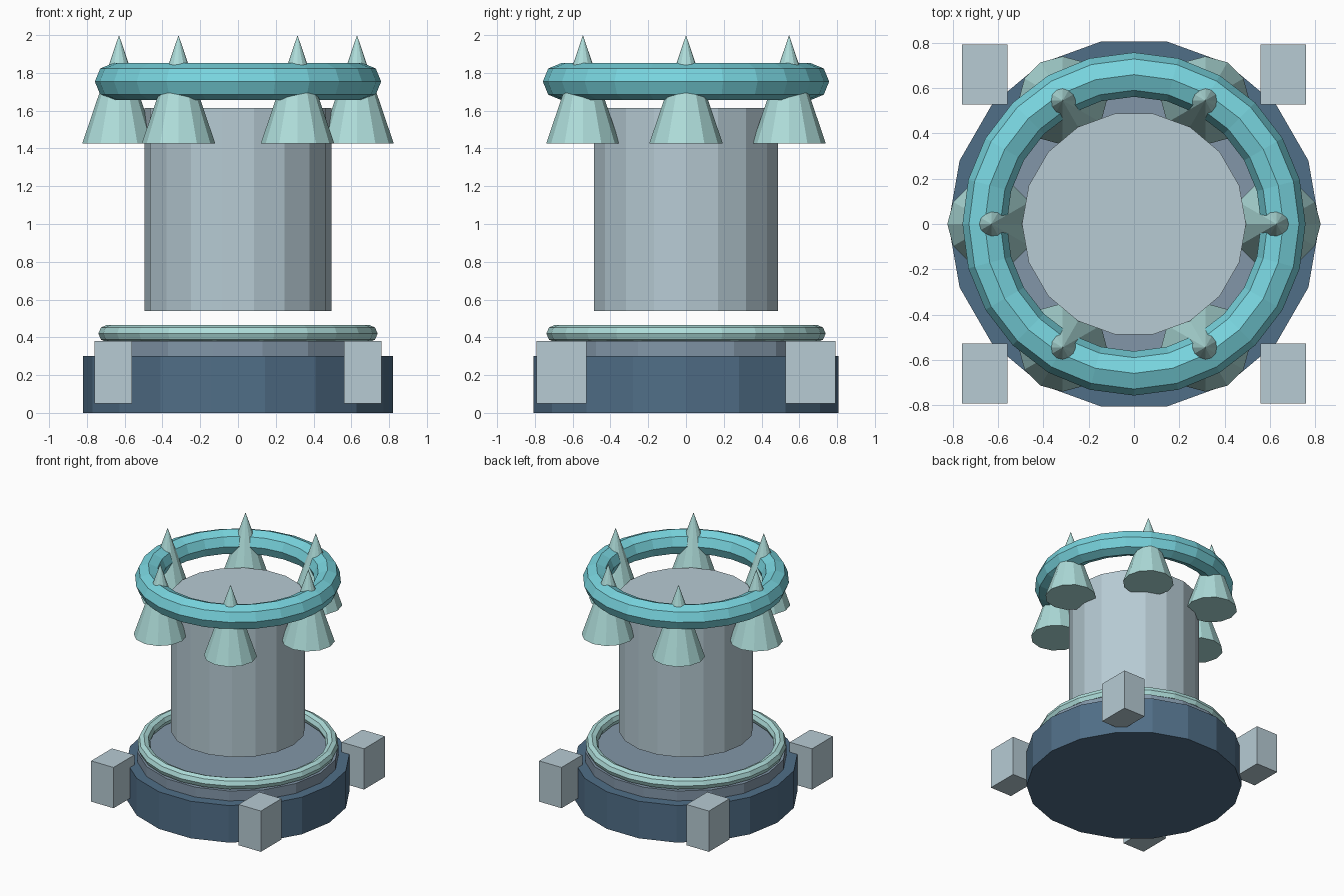
import bpy
from math import cos, sin, pi

cube = bpy.data.objects.get("Cube")
if cube:
    bpy.data.objects.remove(cube, do_unlink=True)


def material(name, rgb):
    """Flat material from 0-255 display values, stored as linear."""
    lin = [((c / 255 + 0.055) / 1.055) ** 2.4 for c in rgb]
    mat = bpy.data.materials.new(name)
    mat.use_nodes = True
    mat.diffuse_color = (*lin, 1)
    bsdf = mat.node_tree.nodes["Principled BSDF"]
    bsdf.inputs["Base Color"].default_value = (*lin, 1)
    bsdf.inputs["Roughness"].default_value = 0.8
    return mat


pale_grey = material("pale blue grey", (183, 203, 212))
slate = material("slate grey", (130, 150, 168))
navy = material("dark steel blue", (80, 110, 135))
turquoise = material("turquoise", (120, 212, 222))
mint = material("pale mint", (174, 221, 218))


def finish(name, mat):
    obj = bpy.context.object
    obj.name = obj.data.name = name
    obj.data.materials.clear()
    obj.data.materials.append(mat)
    return obj


def drum(name, radius, bottom, top, mat, sides=18, tip=None):
    """Upright cylinder or cone with a corner on the x axis."""
    tip = radius if tip is None else tip
    bpy.ops.mesh.primitive_cone_add(
        vertices=sides, radius1=radius, radius2=tip, depth=top - bottom,
        location=(0, 0, (bottom + top) / 2), rotation=(0, 0, pi / 2))
    return finish(name, mat)


def ring(name, major, minor, height, mat):
    bpy.ops.mesh.primitive_torus_add(
        major_segments=24, minor_segments=8, major_radius=major,
        minor_radius=minor, location=(0, 0, height))
    return finish(name, mat)


# Stepped base and its rim
drum("base", 0.82, 0, 0.3, navy)
drum("base_step", 0.74, 0.3, 0.38, slate)
ring("base_rim", 0.693, 0.046, 0.42, mint)

# Floating central column and the crown ring around its top
drum("column", 0.495, 0.54, 1.615, pale_grey)
ring("crown_ring", 0.66, 0.098, 1.754, turquoise)

# Spikes piercing the crown ring
for i in range(6):
    angle = i * pi / 3
    spike = drum(f"spike_{i + 1}", 0.195, 1.425, 2.0, mint, sides=12, tip=0)
    spike.location.x = 0.63 * cos(angle)
    spike.location.y = 0.63 * sin(angle)

# Corner blocks
for side, sx in (("left", 1), ("right", -1)):
    for end, sy in (("front", -1), ("back", 1)):
        bpy.ops.mesh.primitive_cube_add(
            size=1, location=(sx * 0.66, sy * 0.66, 0.215))
        block = finish(f"{end}_{side}_block", pale_grey)
        block.scale = (0.2, 0.265, 0.33)
